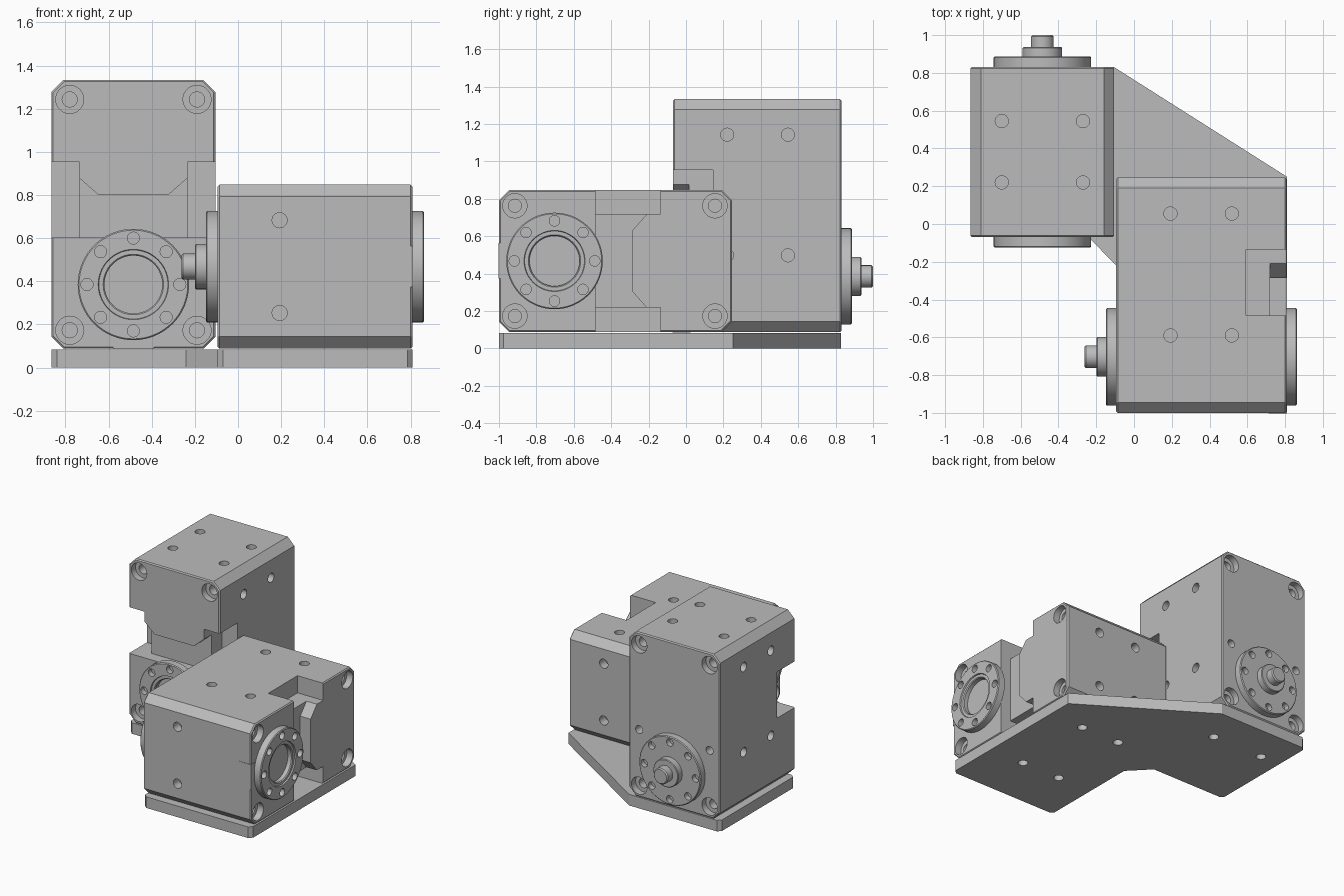
import bpy, bmesh, math
from mathutils import Matrix, Vector

if "Cube" in bpy.data.objects:
    bpy.data.objects.remove(bpy.data.objects["Cube"], do_unlink=True)

GREY = bpy.data.materials.new("machined grey")
GREY.use_nodes = True
GREY.diffuse_color = (0.5, 0.5, 0.5, 1)
GREY.node_tree.nodes["Principled BSDF"].inputs["Base Color"].default_value = (0.5, 0.5, 0.5, 1)

# Gearbox size: half width, length, depth, corner chamfer, hub height
HW, L, D, C, HUB = 0.38, 1.245, 0.902, 0.055, 0.297
PLATE = 0.088


def lathe(bm, profile, frame=Matrix(), n=32):
    """Revolve (radius, height) points around the frame's z axis."""
    rings = [[bm.verts.new(frame @ Vector((r * math.cos(2 * math.pi * i / n),
                                           r * math.sin(2 * math.pi * i / n), h)))
              for i in range(n)] for r, h in profile]
    for a, b in zip(rings, rings[1:]):
        for i in range(n):
            j = (i + 1) % n
            bm.faces.new((a[i], a[j], b[j], b[i]))
    bm.faces.new(rings[0][::-1])
    bm.faces.new(rings[-1])


def prism(bm, pts, lo, hi):
    """Extrude a flat outline along z."""
    a = [bm.verts.new((x, y, lo)) for x, y in pts]
    b = [bm.verts.new((x, y, hi)) for x, y in pts]
    bm.faces.new(a[::-1])
    bm.faces.new(b)
    for i in range(len(pts)):
        j = (i + 1) % len(pts)
        bm.faces.new((a[i], a[j], b[j], b[i]))


def rect(x0, x1, y0, y1):
    return [(x0, y0), (x1, y0), (x1, y1), (x0, y1)]


def facing(pos, normal):
    """Frame at pos whose z axis points out along normal."""
    turn = Vector(normal).to_track_quat('Z', 'Y').to_matrix().to_4x4()
    return Matrix.Translation(pos) @ turn


def finish(bm, name, frame=Matrix()):
    bm.transform(frame)
    bmesh.ops.recalc_face_normals(bm, faces=bm.faces[:])
    mesh = bpy.data.meshes.new(name)
    bm.to_mesh(mesh)
    bm.free()
    ob = bpy.data.objects.new(name, mesh)
    bpy.context.collection.objects.link(ob)
    mesh.materials.append(GREY)
    return ob


def complete(ob, cutters=(), bevel=0):
    """Bevel, cut, apply and shade one part."""
    bpy.ops.object.select_all(action='DESELECT')
    bpy.context.view_layer.objects.active = ob
    ob.select_set(True)
    if bevel:
        m = ob.modifiers.new("edge", 'BEVEL')
        m.width, m.segments, m.limit_method = bevel, 1, 'ANGLE'
        m.angle_limit = math.radians(60)
    for c in cutters:
        m = ob.modifiers.new("cut", 'BOOLEAN')
        m.operation, m.solver, m.object = 'DIFFERENCE', 'EXACT', c
        c.hide_render = True
    for m in list(ob.modifiers):
        bpy.ops.object.modifier_apply(modifier=m.name)
    for c in cutters:
        bpy.data.objects.remove(c, do_unlink=True)
    bpy.ops.object.shade_smooth_by_angle(angle=math.radians(30))


def hole(bm, pos, normal, r=0.035, depth=0.07):
    lathe(bm, [(r, -depth), (r, 0.03)], facing(pos, normal), 24)


def bolt_ring(frame, lo, hi):
    """Eight holes around a flange."""
    bm = bmesh.new()
    for i in range(8):
        a = i * math.pi / 4
        at = Matrix.Translation((0.215 * math.cos(a), HUB + 0.215 * math.sin(a), 0))
        lathe(bm, [(0.028, lo), (0.028, hi)], at, 20)
    return finish(bm, "ring_cutter", frame)


def gearbox(label, frame):
    # Housing: chamfered block
    bm = bmesh.new()
    prism(bm, [(-HW + C, 0), (HW - C, 0), (HW, C), (HW, L - C),
               (HW - C, L), (-HW + C, L), (-HW, L - C), (-HW, C)], -D, 0)
    housing = finish(bm, label + "_housing", frame)

    # Side notches and the shallower pocket between them
    bm = bmesh.new()
    for x0, x1 in ((-0.5, -0.25), (0.25, 0.5)):
        prism(bm, rect(x0, x1, 0.515, 0.865), -0.215, 0.1)
    notches = finish(bm, "notch_cutter", frame)
    bm = bmesh.new()
    prism(bm, [(-0.27, 0.515), (0.27, 0.515), (0.27, 0.79), (0.25, 0.79),
               (0.165, 0.715), (-0.165, 0.715), (-0.25, 0.79), (-0.27, 0.79)], -0.087, 0.1)
    pocket = finish(bm, "pocket_cutter", frame)

    # Screw holes on every face
    bm = bmesh.new()
    for s in (-1, 1):
        for v in (0.085, L - 0.09):
            for w, d in ((0, 1), (-D, -1)):
                lathe(bm, [(0.035, -0.11), (0.035, -0.05), (0.065, -0.05), (0.065, 0.03)],
                      facing((s * 0.295, v, w), (0, 0, d)), 28)
        hole(bm, (s * 0.295, 0.51, -D), (0, 0, -1), 0.03)
        hole(bm, (s * 0.215, 0, -0.615), (0, -1, 0))
        for w in (-0.29, -0.615):
            hole(bm, (s * 0.215, L, w), (0, 1, 0))
            for v in (0.41, 1.055):
                hole(bm, (s * HW, v, w), (s, 0, 0))
    holes = finish(bm, "hole_cutter", frame)
    complete(housing, [notches, pocket, holes], 0.008)

    # Key plate under the hub
    for name, turn in (("key_end", Matrix()), ):
        bm = bmesh.new()
        prism(bm, rect(-0.095, 0.095, -0.003, 0.04), -0.095, 0.003)
        complete(finish(bm, f"{label}_{name}", frame @ turn))

    # Output flange with a stepped bore
    hub = Matrix.Translation((0, HUB, 0))
    bm = bmesh.new()
    lathe(bm, [(0.258, -0.002), (0.258, 0.049), (0.252, 0.055), (0.163, 0.055),
               (0.16, 0.045), (0.14, 0.045), (0.134, 0.038), (0.134, 0.008)], hub, 64)
    complete(finish(bm, label + "_output_flange", frame), [bolt_ring(frame, 0.015, 0.1)])

    # Input flange, collar and shaft on the opposite face
    back = facing((0, HUB, -D), (0, 0, -1))
    bm = bmesh.new()
    lathe(bm, [(0.258, -0.002), (0.258, 0.049), (0.252, 0.055), (0.1, 0.055)], back, 64)
    complete(finish(bm, label + "_input_flange", frame),
             [bolt_ring(frame, -D - 0.1, -D - 0.015)])
    bm = bmesh.new()
    lathe(bm, [(0.105, 0.05), (0.105, 0.1), (0.1, 0.105), (0.06, 0.105),
               (0.06, 0.16), (0.052, 0.168)], back, 48)
    complete(finish(bm, label + "_input_shaft", frame))


def axes(u, v, w, origin):
    m = Matrix((u, v, w)).transposed().to_4x4()
    m.translation = origin
    return m


gearbox("upright", axes((1, 0, 0), (0, 0, 1), (0, -1, 0), (-0.485, -0.07, PLATE)))
gearbox("lying", axes((0, 0, -1), (0, 1, 0), (1, 0, 0), (0.808, -1, PLATE + HW)))

# Base plate joining both gearboxes
bm = bmesh.new()
prism(bm, [(-0.84, -0.07), (-0.24, -0.07), (-0.095, -0.22), (-0.095, -0.975),
           (-0.07, -1), (0.785, -1), (0.81, -0.975), (0.81, 0.25), (-0.105, 0.83),
           (-0.84, 0.83), (-0.865, 0.805), (-0.865, -0.045)], 0, PLATE - 0.004)
plate = finish(bm, "base_plate")
bm = bmesh.new()
spots = [(x, y) for x in (0.193, 0.518) for y in (0.055, -0.59)]
spots += [(x, 0.545) for x in (-0.7, -0.27)]
for x, y in spots:
    hole(bm, (x, y, 0), (0, 0, -1), depth=0.15)
complete(plate, [finish(bm, "plate_cutter")])
